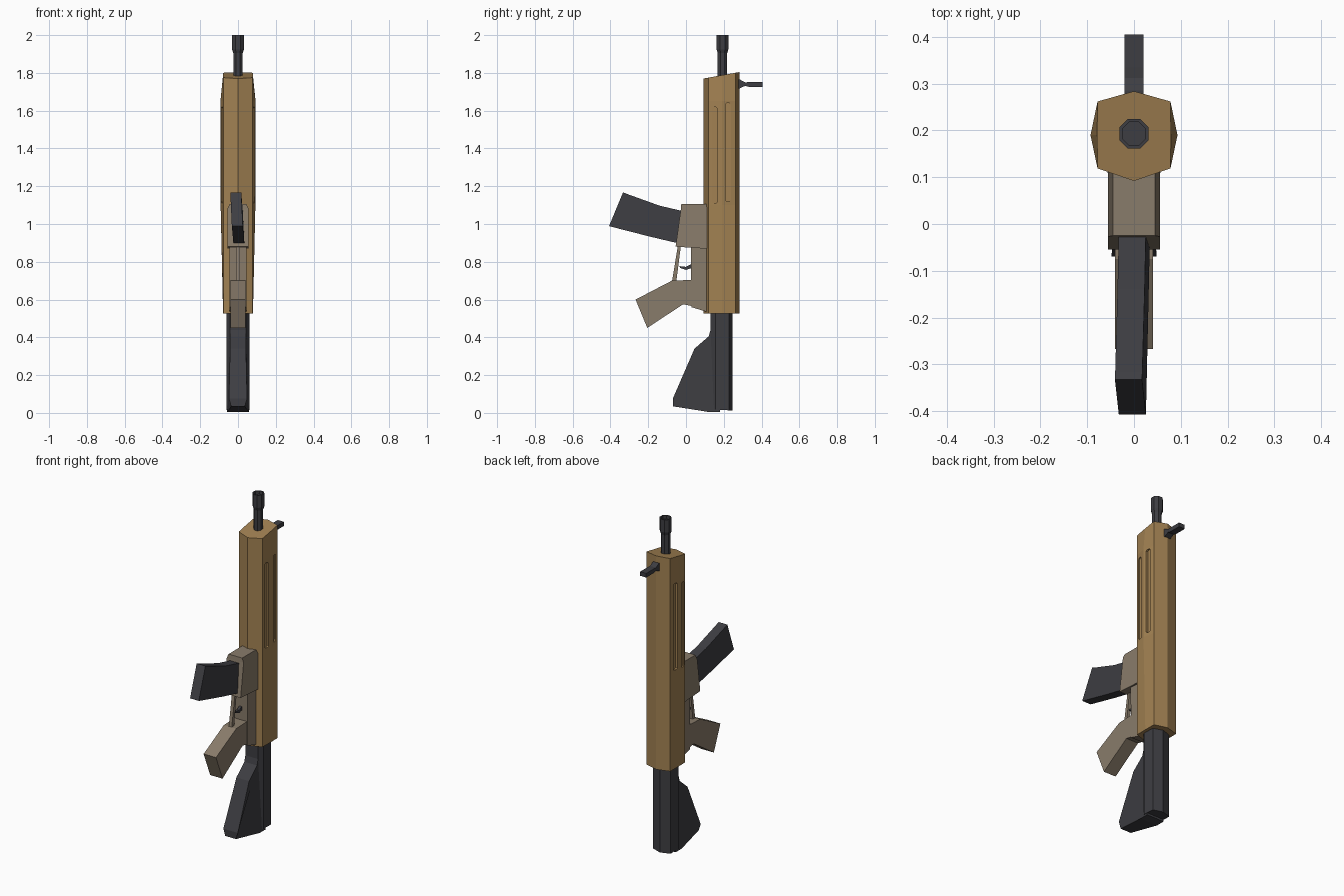
import bpy, bmesh, math

if "Cube" in bpy.data.objects:
    bpy.data.objects.remove(bpy.data.objects["Cube"])


def material(name, rgb):
    m = bpy.data.materials.new(name)
    m.diffuse_color = (*rgb, 1)
    m.use_nodes = True
    m.node_tree.nodes["Principled BSDF"].inputs["Base Color"].default_value = m.diffuse_color
    return m


TAN = material("tan", (0.36, 0.22, 0.085))
TAUPE = material("taupe", (0.25, 0.20, 0.145))
DARK = material("dark", (0.047, 0.047, 0.054))


def loft(name, rings, mat):
    """Skin matching rings of points and cap both ends."""
    bm = bmesh.new()
    rows = [[bm.verts.new(p) for p in r] for r in rings]
    n = len(rows[0])
    for a, b in zip(rows, rows[1:]):
        for i in range(n):
            j = (i + 1) % n
            bm.faces.new((a[i], a[j], b[j], b[i]))
    bm.faces.new(rows[0])
    bm.faces.new(rows[-1])
    bmesh.ops.recalc_face_normals(bm, faces=bm.faces)
    me = bpy.data.meshes.new(name)
    bm.to_mesh(me)
    bm.free()
    ob = bpy.data.objects.new(name, me)
    bpy.context.collection.objects.link(ob)
    if mat:
        me.materials.append(mat)
    return ob


def plate(name, profile, w, mat, cx=0):
    """Side profile (y, z[, half width]) extruded across x."""
    half = [p[2] if len(p) > 2 else w for p in profile]
    return loft(name, [[(cx + s * h, p[0], p[1]) for p, h in zip(profile, half)]
                       for s in (-1, 1)], mat)


def mirrored(pts):
    """Complete a half outline that starts and ends on x = 0."""
    return pts + [(-x, y) for x, y in pts[-2:0:-1]]


def circle(r, z, n=8, y=0.193):
    return [(r * math.cos(2 * math.pi * (i + .5) / n),
             y + r * math.sin(2 * math.pi * (i + .5) / n), z) for i in range(n)]


# Main body: hexagonal shell with bulging flanks and a slanted top
def body_ring(mid, z, slope=0):
    outline = mirrored([(0, .284), (.078, .262), (mid, .19), (.078, .119), (0, .092)])
    return [(x, y, z + slope * (y - .092)) for x, y in outline]


body = loft("main_body", [body_ring(.079, .525), body_ring(.092, 1.1),
                          body_ring(.093, 1.65), body_ring(.079, 1.77, .18)], TAN)

# Long vent slots cut in both flanks
for side in (-1, 1):
    for y0, y1, z0, z1, depth in ((.137, .165, 1.11, 1.62, .076),
                                  (.208, .237, 1.12, 1.64, .076)):
        c = .007
        prof = [(y0, z0 + c), (y0 + c, z0), (y1 - c, z0), (y1, z0 + c),
                (y1, z1 - c), (y1 - c, z1), (y0 + c, z1), (y0, z1 - c)]
        cutter = plate("slot_cutter", prof, .03, None, side * (depth + .03))
        cutter.hide_render = True
        cutter.hide_viewport = True
        cut = body.modifiers.new("slot", 'BOOLEAN')
        cut.operation = 'DIFFERENCE'
        cut.solver = 'EXACT'
        cut.object = cutter

# Barrel with flared, hollow-tipped muzzle
loft("barrel", [circle(r, z) for r, z in
                ((.027, 1.7), (.027, 1.905), (.034, 1.925), (.034, 2.0),
                 (.027, 2.0), (.027, 1.98))], DARK)

# Front sight: tapered foot, neck and block
plate("front_sight", [(.27, 1.718), (.285, 1.718), (.312, 1.731), (.335, 1.726),
                      (.405, 1.726), (.405, 1.751), (.335, 1.751), (.312, 1.75),
                      (.285, 1.765), (.27, 1.765)], .02, DARK)

# Stock: faceted tube plus angled fin
tube = mirrored([(0, .247), (.058, .228), (.06, .155), (.042, .13), (0, .13)])
loft("stock_tube", [[(x, y, .02 - .05 * (y - .1) if z == 0 else z) for x, y in tube]
                    for z in (0, .54)], DARK)
plate("stock_fin", [(.18, .44, .05), (.13, .44, .042), (.12, .405, .042),
                    (.045, .34, .042), (-.07, .075, .048), (-.07, .035, .036),
                    (.125, .004, .058), (.18, .004, .058)], .04, DARK)

# Lower receiver and pistol grip
plate("lower_receiver", [(.13, .9), (.025, .9), (.028, .56), (.11, .535), (.13, .54)],
      .045, TAUPE)
plate("pistol_grip", [(.06, .705), (-.075, .70), (-.267, .60), (-.205, .45),
                      (-.015, .575), (.06, .56)], .041, TAUPE)

# Magazine well with bevelled top
plate("magazine_well", [(.13, 1.105, .045), (-.025, 1.105, .045), (-.027, 1.08, .056),
                        (-.055, .88, .056), (.13, .868, .056), (.13, 1.08, .056)],
      .056, TAUPE)

# Trigger guard and trigger
plate("trigger_guard", [(-.027, .885), (-.043, .885), (-.075, .69), (-.052, .69)],
      .01, TAUPE)
plate("trigger", [(.04, .762), (.04, .785), (.022, .785), (.0, .773), (-.035, .777),
                  (-.03, .767), (0, .757), (.02, .764)], .008, DARK)

# Curved magazine, leaning slightly sideways
stations = [((.02, 1.065), (.02, .89)), ((-.025, 1.07), (-.05, .90)),
            ((-.14, 1.097), (-.19, .933)), ((-.315, 1.16), (-.405, .988)),
            ((-.333, 1.168), (-.407, .99))]
rings = []
for top, bottom in stations:
    rings.append([(s * .029 - .05 * (z - 1.0) + .01 * y, y, z)
                  for s, (y, z) in ((-1, top), (1, top), (1, bottom), (-1, bottom))])
loft("magazine", rings, DARK)
